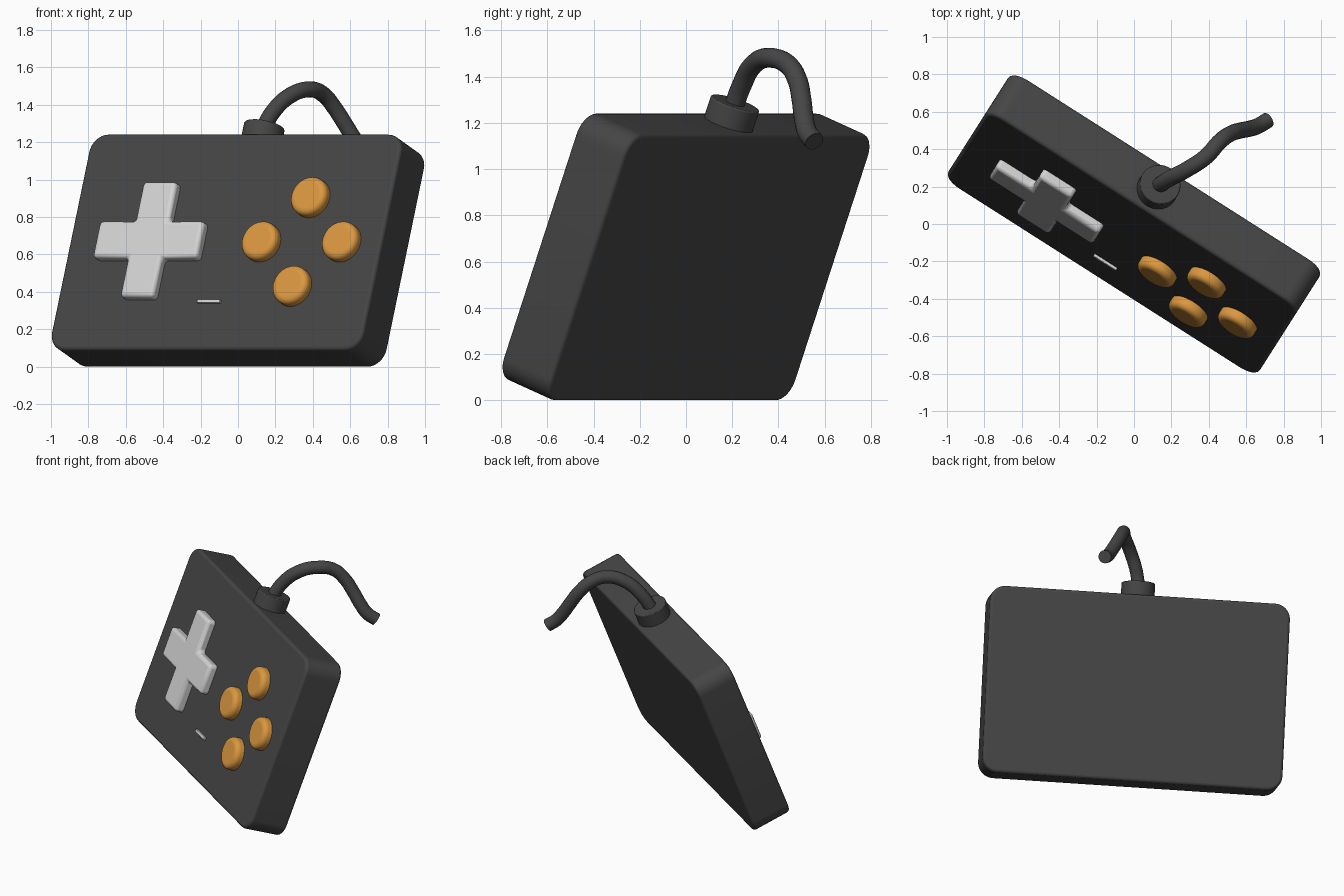
import bpy, bmesh, math
from mathutils import Matrix, Vector

if "Cube" in bpy.data.objects:
    bpy.data.objects.remove(bpy.data.objects["Cube"])

# Tilted frame: local x = width, y = height, z = out of the front face
TH, T = math.radians(32.5), math.radians(21)
W, H, D = 1.975, 1.236, 0.27
h = Vector((math.sin(TH), math.cos(TH), 0))
u = Vector((math.cos(TH), -math.sin(TH), 0))
v = h * math.sin(T) + Vector((0, 0, math.cos(T)))
n = u.cross(v)
FRAME = Matrix.Translation((0, 0, 0.62)) @ Matrix((u, v, n)).transposed().to_4x4()


def material(name, rgb):
    m = bpy.data.materials.new(name)
    m.diffuse_color = (*rgb, 1)
    m.use_nodes = True
    m.node_tree.nodes["Principled BSDF"].inputs["Base Color"].default_value = m.diffuse_color
    return m


dark = material("dark_grey", (0.06, 0.06, 0.06))
light = material("light_grey", (0.65, 0.65, 0.65))
orange = material("orange", (0.70, 0.31, 0.05))


def finish(ob, mat, bevel=0, segs=3):
    ob.data.materials.append(mat)
    bpy.ops.object.select_all(action='DESELECT')
    ob.select_set(True)
    bpy.context.view_layer.objects.active = ob
    bpy.ops.object.shade_smooth_by_angle(angle=math.radians(35))
    if bevel:
        m = ob.modifiers.new("bevel", 'BEVEL')
        m.width, m.segments = bevel, segs
        m.limit_method = 'ANGLE'
        m.angle_limit = math.radians(40)
    return ob


def prism(name, outline, z0, z1, mat, at=(0, 0), bevel=0, segs=3, corner=0):
    """Extrude an outline along the front normal, optionally rounding its corners."""
    bm = bmesh.new()
    f = bm.faces.new([bm.verts.new((x + at[0], y + at[1], z0)) for x, y in outline])
    ext = bmesh.ops.extrude_face_region(bm, geom=[f])
    for g in ext["geom"]:
        if isinstance(g, bmesh.types.BMVert):
            g.co.z = z1
    if corner:
        side = [e for e in bm.edges if abs(e.verts[0].co.z - e.verts[1].co.z) > 1e-4]
        bmesh.ops.bevel(bm, geom=side, offset=corner, segments=8, profile=0.5, affect='EDGES')
    bmesh.ops.recalc_face_normals(bm, faces=bm.faces)
    bm.transform(FRAME)
    me = bpy.data.meshes.new(name)
    bm.to_mesh(me)
    bm.free()
    ob = bpy.data.objects.new(name, me)
    bpy.context.collection.objects.link(ob)
    return finish(ob, mat, bevel, segs)


def rect(w, hh):
    return [(-w / 2, -hh / 2), (w / 2, -hh / 2), (w / 2, hh / 2), (-w / 2, hh / 2)]


def circle(r, k=40):
    return [(r * math.cos(i * math.tau / k), r * math.sin(i * math.tau / k)) for i in range(k)]


F = D / 2

# Body slab
prism("body", rect(W, H), -F, F, dark, bevel=0.018, corner=0.1)

# Direction cross
a, b = 0.33, 0.105
quarter = [(a, -b), (a, b), (b, b)]
cross = []
for k in range(4):
    c, s = round(math.cos(k * math.pi / 2)), round(math.sin(k * math.pi / 2))
    cross += [(x * c - y * s, x * s + y * c) for x, y in quarter]
prism("direction_pad", cross, F - 0.03, F + 0.055, light, at=(-0.46, -0.005), bevel=0.022)

# Four round buttons
for i in range(4):
    ang = i * math.pi / 2
    pos = (0.495 + 0.254 * math.cos(ang), -0.008 + 0.254 * math.sin(ang))
    prism(f"button_{i + 1}", circle(0.11), F - 0.04, F + 0.06, orange, at=pos, bevel=0.032, segs=5)

# Small slot light
prism("indicator", rect(0.145, 0.02), F - 0.01, F + 0.015, light, at=(-0.02, -0.345), bevel=0.003, segs=2)

# Cable collar on the top edge
bpy.ops.mesh.primitive_cylinder_add(vertices=40, radius=0.11, depth=0.115)
collar = bpy.context.object
collar.name = "cable_collar"
collar.data.transform(FRAME @ Matrix.Translation((0.005, H / 2 + 0.0375, 0)) @ Matrix.Rotation(math.pi / 2, 4, 'X'))
finish(collar, dark, 0.006, 2)

# Cable
path = [(0.125, 0.20, 1.25), (0.185, 0.24, 1.36), (0.28, 0.29, 1.45), (0.385, 0.36, 1.482),
        (0.458, 0.44, 1.453), (0.515, 0.482, 1.385), (0.57, 0.50, 1.30),
        (0.62, 0.51, 1.22), (0.665, 0.525, 1.16), (0.715, 0.555, 1.12)]
cu = bpy.data.curves.new("cable_path", 'CURVE')
cu.dimensions = '3D'
cu.bevel_depth, cu.bevel_resolution, cu.use_fill_caps = 0.043, 6, True
sp = cu.splines.new('BEZIER')
sp.bezier_points.add(len(path) - 1)
for p, co in zip(sp.bezier_points, path):
    p.co = co
    p.handle_left_type = p.handle_right_type = 'AUTO'
cable = bpy.data.objects.new("cable", cu)
bpy.context.collection.objects.link(cable)
bpy.ops.object.select_all(action='DESELECT')
cable.select_set(True)
bpy.context.view_layer.objects.active = cable
bpy.ops.object.convert(target='MESH')
finish(bpy.context.object, dark)
